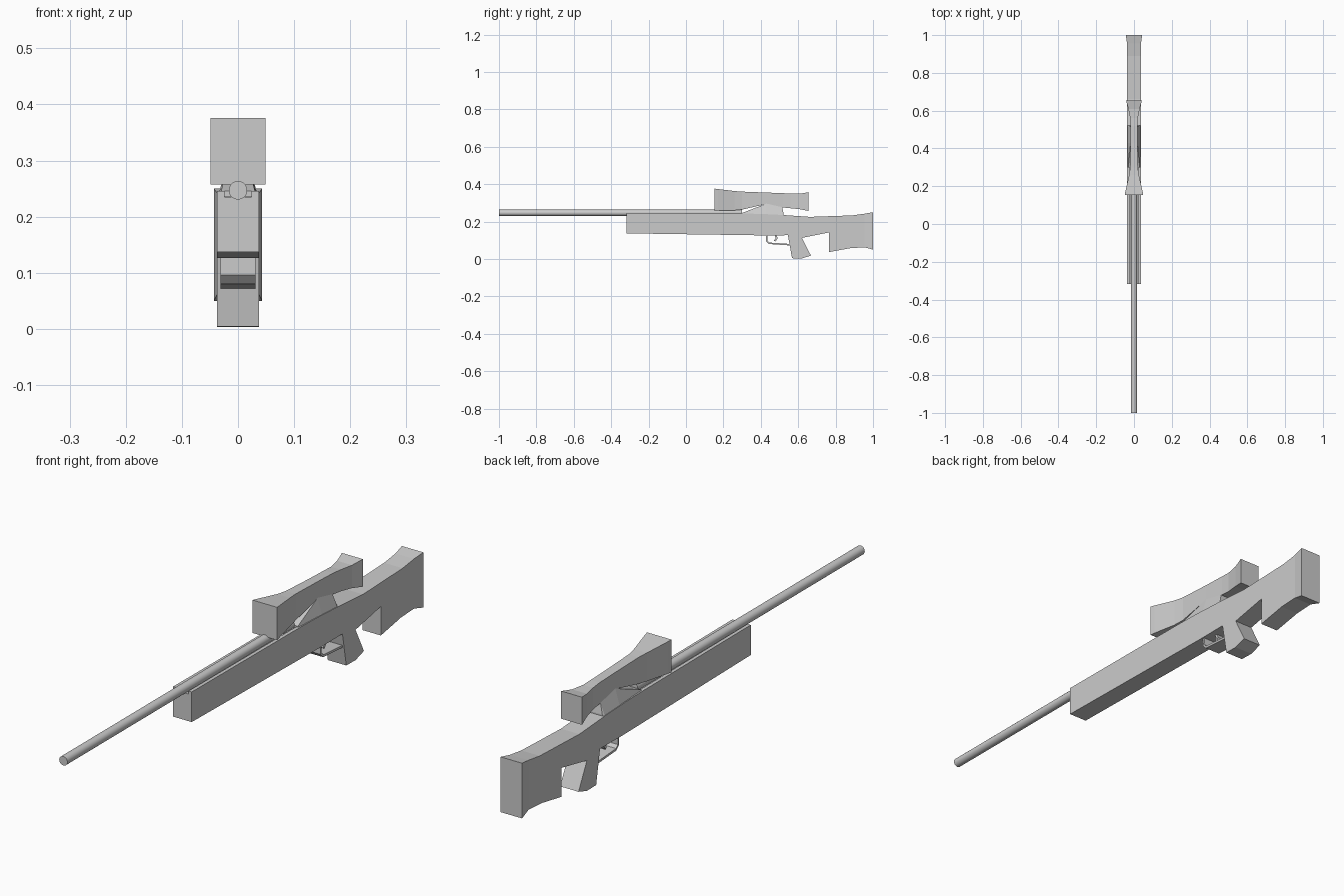
import bpy, bmesh, math

if "Cube" in bpy.data.objects:
    bpy.data.objects.remove(bpy.data.objects["Cube"])


def finish(name, bm):
    bmesh.ops.remove_doubles(bm, verts=bm.verts, dist=1e-5)
    bmesh.ops.recalc_face_normals(bm, faces=bm.faces)
    mesh = bpy.data.meshes.new(name)
    bm.to_mesh(mesh)
    bm.free()
    ob = bpy.data.objects.new(name, mesh)
    bpy.context.collection.objects.link(ob)
    return ob


def extrude_profile(name, pts, hw):
    """Side profile of (y, z) points, extruded across x."""
    bm = bmesh.new()
    face = bm.faces.new([bm.verts.new((-hw, y, z)) for y, z in pts])
    new = bmesh.ops.extrude_face_region(bm, geom=[face])["geom"]
    verts = [g for g in new if isinstance(g, bmesh.types.BMVert)]
    bmesh.ops.translate(bm, verts=verts, vec=(2 * hw, 0, 0))
    return finish(name, bm)


def loft(name, sections):
    """Box sections (y, bottom half width, top half width, z low, z high)."""
    bm = bmesh.new()
    rings = [[bm.verts.new(p) for p in ((-b, y, lo), (b, y, lo), (t, y, hi), (-t, y, hi))]
             for y, b, t, lo, hi in sections]
    for r, s in zip(rings, rings[1:]):
        for i in range(4):
            j = (i + 1) % 4
            bm.faces.new((r[i], r[j], s[j], s[i]))
    bm.faces.new(rings[0])
    bm.faces.new(rings[-1])
    return finish(name, bm)


def strip(name, path, thick, hw):
    """Bent flat bar following a (y, z) path."""
    inner = []
    for i, (y, z) in enumerate(path):
        a, b = path[max(i - 1, 0)], path[min(i + 1, len(path) - 1)]
        dy, dz = b[0] - a[0], b[1] - a[1]
        n = math.hypot(dy, dz)
        inner.append((y - dz / n * thick, z + dy / n * thick))
    return extrude_profile(name, path + inner[::-1], hw)


# Stock body with grip
body = extrude_profile("stock_body", [
    (-.318, .246), (.30, .243), (.40, .241), (.52, .235), (.663, .225), (.89, .233), (.955, .242),
    (.955, .062), (.88, .058), (.765, .037), (.765, .142), (.62, .113),
    (.668, .018), (.62, .003), (.567, .004), (.545, .127), (.42, .126), (-.318, .137)], .037)

# Channel along the top for the barrel
cutter = extrude_profile("channel_cutter", [(-.4, .235), (.31, .235), (.31, .3), (-.4, .3)], .024)
cutter.hide_render = True
cutter.hide_viewport = True
cut = body.modifiers.new("channel", 'BOOLEAN')
cut.operation = 'DIFFERENCE'
cut.solver = 'EXACT'
cut.object = cutter

# Flared butt end
loft("butt_pad", [(.955, .037, .037, .062, .242), (1.0, .043, .043, .05, .25)])

# Barrel
bpy.ops.mesh.primitive_cylinder_add(vertices=20, radius=.0165, depth=1.30,
                                    location=(0, -.35, .247), rotation=(math.pi / 2, 0, 0))
barrel = bpy.context.object
barrel.name = "barrel"
bpy.ops.object.shade_smooth_by_angle(angle=math.radians(40))

# Scope, flared at both ends
loft("scope", [(y, w, w, lo, hi) for y, w, lo, hi in (
    (.153, .049, .257, .376), (.17, .046, .258, .374), (.26, .026, .26, .363), (.30, .020, .264, .360),
    (.43, .018, .294, .355), (.52, .018, .275, .352), (.56, .020, .271, .349),
    (.61, .030, .266, .349), (.655, .042, .257, .357))])

# Scope mount, wide at the base
loft("scope_mount", [(.30, .034, .030, .236, .246), (.43, .036, .018, .236, .296),
                     (.515, .036, .018, .232, .277), (.522, .036, .030, .230, .240)])

# Trigger guard and trigger
strip("trigger_guard", [(.427, .130), (.427, .096), (.443, .080), (.56, .072)], .008, .031)
strip("trigger", [(.472, .130), (.480, .112), (.470, .098)], .010, .012)
